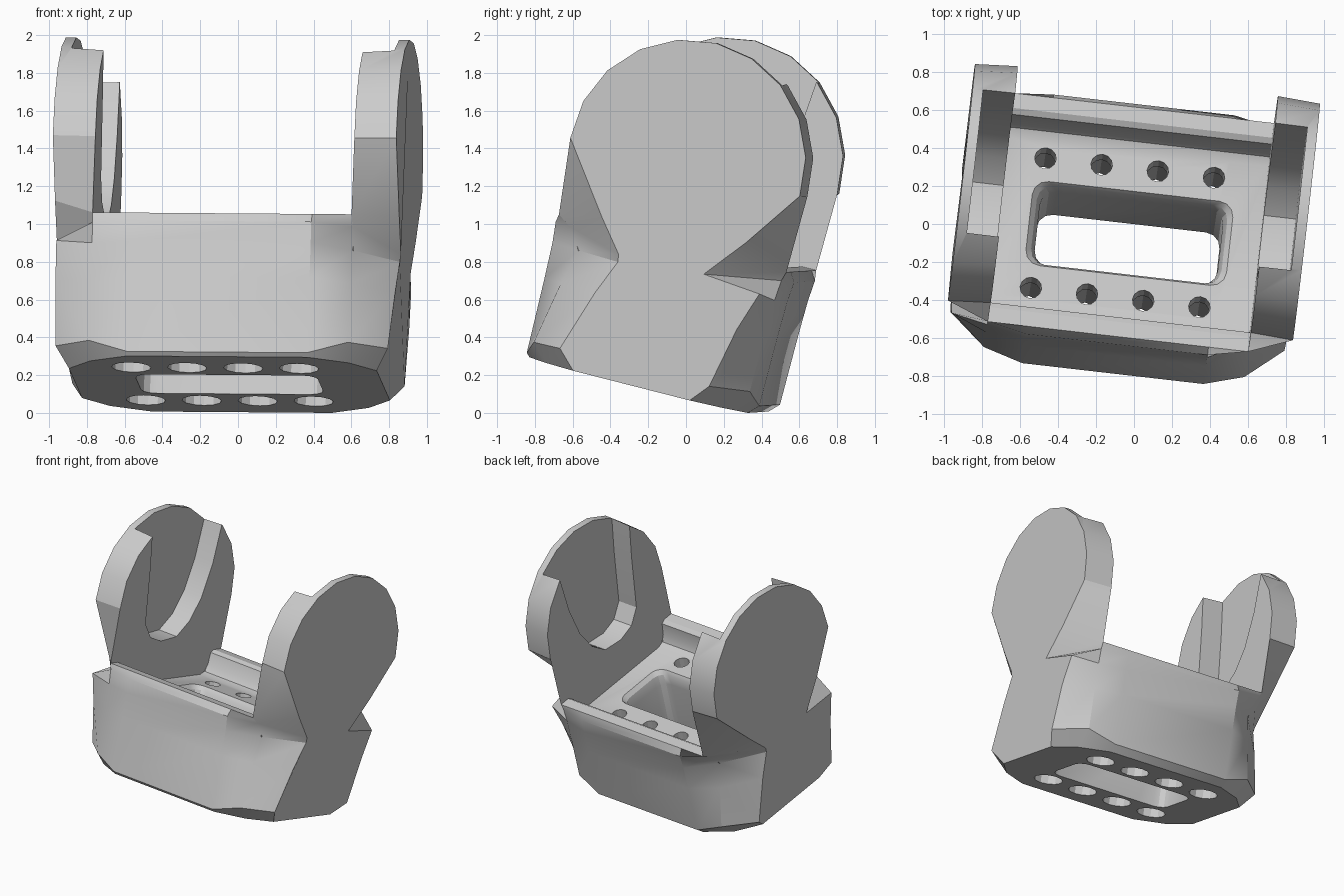
import bpy, bmesh, math
from mathutils import Matrix, Vector

cube = bpy.data.objects.get("Cube")
if cube:
    bpy.data.objects.remove(cube, do_unlink=True)

grey = bpy.data.materials.new("light grey")
grey.use_nodes = True
COLOUR = (0.6, 0.6, 0.6, 1)
grey.diffuse_color = COLOUR
grey.node_tree.nodes["Principled BSDF"].inputs["Base Color"].default_value = COLOUR

# Main sizes in the bracket's own upright frame
INNER, OUTER, POCKET = 0.69, 0.915, 0.86
FLOOR, RIM = 0.6, 0.78
DISC_Z, DISC_R = 1.24, 0.632
BACK = 0.03  # the back wall stands slightly further out than the front


def add_loft(bm, loops, cap_start=True, cap_end=True):
    """Skin matching loops of points, closing the chosen ends."""
    rings = [[bm.verts.new(p) for p in loop] for loop in loops]
    n = len(rings[0])
    for a, b in zip(rings, rings[1:]):
        for i in range(n):
            j = (i + 1) % n
            bm.faces.new((a[i], a[j], b[j], b[i]))
    if cap_start:
        bm.faces.new(rings[0][::-1])
    if cap_end:
        bm.faces.new(rings[-1])


def finish(name, bm):
    bmesh.ops.remove_doubles(bm, verts=bm.verts, dist=0.0001)
    bmesh.ops.recalc_face_normals(bm, faces=bm.faces)
    mesh = bpy.data.meshes.new(name)
    bm.to_mesh(mesh)
    bm.free()
    mesh.materials.append(grey)
    obj = bpy.data.objects.new(name, mesh)
    bpy.context.collection.objects.link(obj)
    return obj


def at(u, profile):
    return [(u, v, w) for v, w in profile]


# Outer wall from the bottom to just under the rim, as (depth, height)
def wall(half, edge, notch):
    low, waist, top = ((0.51, 0.46, 0.54) if notch
                       else (half + 0.005, half + 0.01, half + 0.02))
    return [(half - edge, 0), (half, edge), (low, 0.43), (waist, 0.62), (top, 0.73)]


# Rim and inner wall down to the floor
LIP = [(0.61, RIM), (0.53, RIM), (0.5, 0.76), (0.49, 0.67),
       (0.465, 0.62), (0.42, FLOOR)]


def front(points):
    return [(-v, w) for v, w in points]


def back(points):
    return [(v + BACK, w) for v, w in points[::-1]]


def base_section(u, half, edge, front_notch=False, back_notch=False):
    return at(u, front(wall(half, edge, front_notch) + LIP)
              + back(wall(half, edge + 0.03, back_notch) + LIP))


# Lower edge of a cheek's outer face as (side, depth, height)
FOOT = [(0.82, 0.32, 0), (0.885, 0.41, 0.1)]
PINCHED = FOOT + [(0.9, 0.3, 0.43), (0.91, 0.22, 0.62),
                  (OUTER, 0.225, 0.66), (OUTER, 0.36, 0.83)]
LEDGED = FOOT + [(0.89, 0.48, 0.43), (0.885, 0.55, 0.64),
                 (OUTER, 0.24, 0.67), (OUTER, 0.42, 0.89)]


def arc(centre):
    return [(centre + DISC_R * math.cos(t), DISC_Z + DISC_R * math.sin(t))
            for t in (math.radians(184 - 188 * i / 10) for i in range(11))]


def add_cheek(bm, side):
    """Round plate, pinched at the notch and ledged at the other corner."""
    disc = arc(0.02)
    inner = at(side * INNER,
               front(wall(0.575, 0.09, side > 0) + LIP[:1]) + disc
               + back(wall(0.575, 0.12, side < 0) + LIP[:1]))
    front_foot, back_foot = (PINCHED, LEDGED) if side > 0 else (LEDGED, PINCHED)
    outer = [(side * u, -v, w) for u, v, w in front_foot]
    outer += at(side * OUTER, arc(0.005))
    outer += [(side * u, v, w) for u, v, w in back_foot[::-1]]
    add_loft(bm, [inner, outer], cap_start=False)
    # Inner face above the trough
    face = at(side * INNER, front(LIP) + back(LIP) + disc[::-1])
    bm.faces.new([bm.verts.new(p) for p in face])


# Bracket: a trough with notched corners between two round cheeks
body = bmesh.new()
add_loft(body, [base_section(-INNER, 0.575, 0.09, back_notch=True),
                base_section(-0.48, 0.62, 0.02),
                base_section(0.48, 0.62, 0.02),
                base_section(INNER, 0.575, 0.09, front_notch=True)],
         cap_start=False, cap_end=False)
for side in (1, -1):
    add_cheek(body, side)
bracket = finish("bracket", body)


# Eight counterbored holes through the floor
def circle(x, y, z, r, n=12):
    return [(x + r * math.cos(2 * math.pi * i / n),
             y + r * math.sin(2 * math.pi * i / n), z) for i in range(n)]


cutters = bmesh.new()
for row in (-0.354, 0.354):
    for k in range(4):
        x = -0.037 + 0.298 * (k - 1.5)
        add_loft(cutters, [circle(x, row, z, r) for z, r in
                           ((-0.1, 0.105), (0.48, 0.105), (0.48, 0.057), (0.75, 0.057))])


# Rounded window with a flared top edge
def window(z, a, b, r=0.08):
    pts = []
    for q, (sx, sy) in enumerate(((1, 1), (-1, 1), (-1, -1), (1, -1))):
        for s in range(4):
            t = math.radians(90 * q + 30 * s)
            pts.append((sx * (a - r) + r * math.cos(t),
                        sy * (b - r) + r * math.sin(t), z))
    return pts


add_loft(cutters, [window(-0.1, 0.485, 0.205), window(0.5, 0.485, 0.205),
                   window(0.57, 0.505, 0.215), window(0.62, 0.55, 0.24),
                   window(0.75, 0.55, 0.24)])

# U-shaped pockets in the inner faces of the cheeks, open at the top
u_shape = [(-0.43, 2), (-0.34, 1.47), (-0.285, 1.05), (-0.2, 0.94),
           (-0.07, 0.9), (0.1, 0.92), (0.22, 1.03), (0.31, 1.2),
           (0.37, 1.45), (0.42, 2)]
for side in (1, -1):
    add_loft(cutters, [at(side * u, u_shape) for u in (0.6, POCKET)])

cutter = finish("cutter", cutters)
cutter.hide_render = True
mod = bracket.modifiers.new("cut", 'BOOLEAN')
mod.operation, mod.solver, mod.object = 'DIFFERENCE', 'EXACT', cutter
bpy.ops.object.select_all(action='DESELECT')
bracket.select_set(True)
bpy.context.view_layer.objects.active = bracket
bpy.ops.object.modifier_apply(modifier=mod.name)
bpy.data.objects.remove(cutter, do_unlink=True)

# Lean and turn the bracket, then rest it on the ground
pose = (Matrix.Rotation(math.radians(-6.45), 4, 'Z')
        @ Matrix.Rotation(math.radians(-14.2), 4, 'X')
        @ Matrix.Rotation(math.radians(0.45), 4, 'Y'))
bracket.data.transform(pose)
points = [v.co for v in bracket.data.vertices]
low = Vector([min(p[i] for p in points) for i in range(3)])
high = Vector([max(p[i] for p in points) for i in range(3)])
middle = (low + high) / 2
bracket.data.transform(Matrix.Translation((-middle.x, -middle.y, -low.z)))
bpy.ops.object.shade_smooth_by_angle(angle=math.radians(25))
